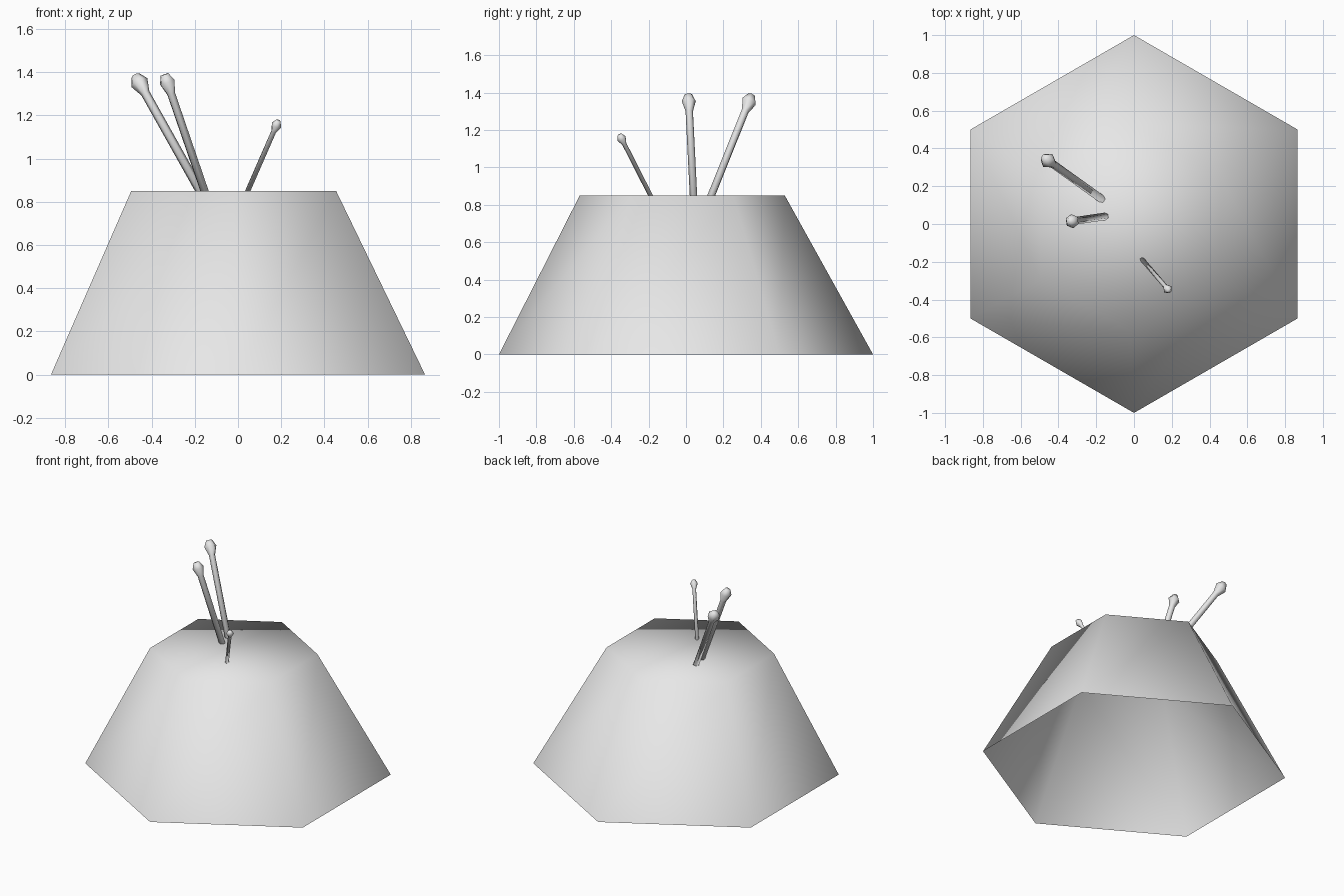
import bpy, math
from mathutils import Vector

if "Cube" in bpy.data.objects:
    bpy.data.objects.remove(bpy.data.objects["Cube"])

grey = bpy.data.materials.new("plain_grey")
grey.diffuse_color = (0.8, 0.8, 0.8, 1)
grey.use_nodes = True
grey.node_tree.nodes["Principled BSDF"].inputs["Base Color"].default_value = grey.diffuse_color


def make_object(name, verts, faces):
    mesh = bpy.data.meshes.new(name)
    mesh.from_pydata(verts, [], faces)
    mesh.materials.append(grey)
    mesh.shade_smooth()
    obj = bpy.data.objects.new(name, mesh)
    bpy.context.collection.objects.link(obj)
    return obj


def loft(name, rings, cap_start, cap_end):
    """Join rings of equal size into a skin, with optional end caps."""
    n = len(rings[0])
    verts = [v for ring in rings for v in ring]
    faces = []
    for r in range(len(rings) - 1):
        a, b = r * n, (r + 1) * n
        faces += [(a + i, a + (i + 1) % n, b + (i + 1) % n, b + i) for i in range(n)]
    if cap_start:
        faces.append(tuple(reversed(range(n))))
    if cap_end:
        faces.append(tuple(range(len(verts) - n, len(verts))))
    return make_object(name, verts, faces)


def hexagon(radius, cx, cy, z):
    return [(cx + radius * math.cos(math.radians(60 * i + 30)),
             cy + radius * math.sin(math.radians(60 * i + 30)), z) for i in range(6)]


# Mound: six-sided, closed on top and open underneath
loft("mound", [hexagon(1.0, 0, 0, 0), hexagon(0.548, -0.02, -0.02, 0.85)], False, True)


def stick(name, base, tip, shaft_r, head_r, head_len):
    """Thin six-sided shaft with a flared, blunt head."""
    base, tip = Vector(base), Vector(tip)
    axis = tip - base
    length = axis.length
    turn = axis.to_track_quat('Z', 'Y')
    profile = [(-0.01, shaft_r), (length - head_len, shaft_r),
               (length - head_len * 0.4, head_r), (length, shaft_r)]
    rings = [[base + turn @ Vector((r * math.cos(i * math.pi / 3),
                                    r * math.sin(i * math.pi / 3), d)) for i in range(6)]
             for d, r in profile]
    loft(name, rings, True, True)


# Sticks leaning out of the mound top
stick("back_stick", (-0.175, 0.135, 0.85), (-0.475, 0.35, 1.385), 0.021, 0.042, 0.10)
stick("middle_stick", (-0.155, 0.04, 0.85), (-0.34, 0.013, 1.39), 0.020, 0.038, 0.095)
stick("front_stick", (0.045, -0.19, 0.85), (0.187, -0.355, 1.175), 0.012, 0.025, 0.06)
